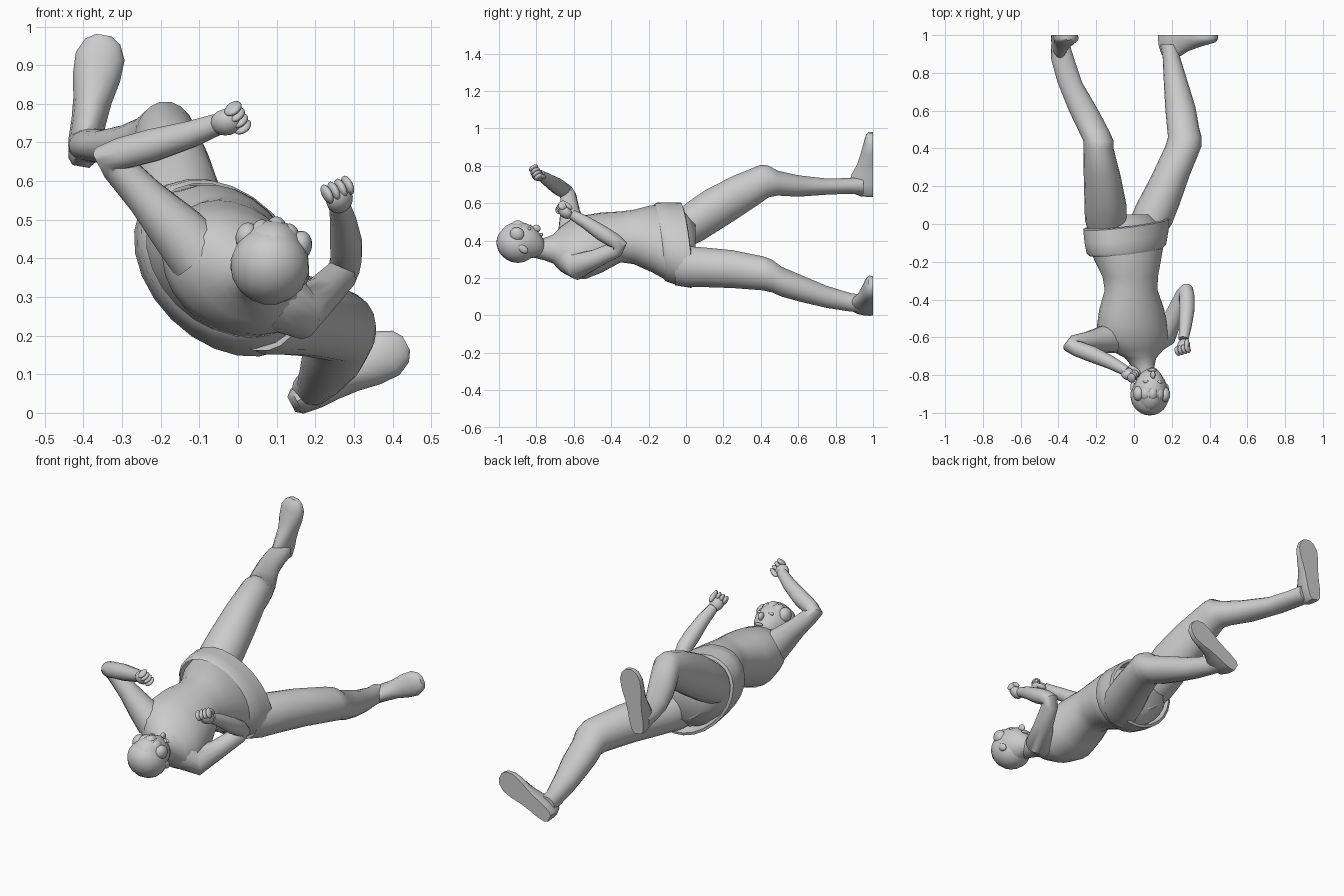
import bpy, bmesh, math
from mathutils import Vector, Matrix


def finish(name, bm, angle=50):
    bmesh.ops.recalc_face_normals(bm, faces=bm.faces)
    me = bpy.data.meshes.new(name)
    bm.to_mesh(me)
    bm.free()
    ob = bpy.data.objects.new(name, me)
    bpy.context.collection.objects.link(ob)
    bpy.ops.object.select_all(action='DESELECT')
    ob.select_set(True)
    bpy.context.view_layer.objects.active = ob
    bpy.ops.object.shade_smooth_by_angle(angle=math.radians(angle))
    return ob


def loft(name, rings, caps=True, angle=50):
    bm = bmesh.new()
    vs = [[bm.verts.new(p) for p in r] for r in rings]
    n = len(rings[0])
    for a, b in zip(vs, vs[1:]):
        for i in range(n):
            bm.faces.new((a[i], a[(i + 1) % n], b[(i + 1) % n], b[i]))
    if caps:
        bm.faces.new(vs[0])
        bm.faces.new(vs[-1])
    return finish(name, bm, angle)


def turn(n):
    return [2 * math.pi * i / n for i in range(n)]


# cross-section in a plane of constant y; a runs across the body, b front to back
def body_ring(y, cx, cz, a, b, deg, slant=0.0, n=24):
    A = math.radians(deg)
    pts = []
    for t in turn(n):
        u, v = a * math.cos(t), b * math.sin(t)
        pts.append((cx - u * math.cos(A) + v * math.sin(A), y + slant * u,
                    cz + u * math.sin(A) + v * math.cos(A)))
    return pts


# torso and neck
torso = [(.05, -.04, .37, .14, .10, 45), (-.02, -.04, .375, .225, .16, 45), (-.10, -.04, .385, .23, .165, 45),
         (-.18, -.035, .41, .20, .16, 45), (-.28, -.02, .42, .157, .135, 42), (-.35, -.015, .42, .15, .125, 40),
         (-.45, -.012, .39, .185, .145, 37), (-.54, -.01, .365, .20, .155, 35), (-.61, 0, .36, .195, .14, 33),
         (-.67, .015, .355, .15, .105, 33), (-.71, .035, .355, .085, .075, 33), (-.76, .05, .355, .056, .06, 33),
         (-.85, .07, .37, .05, .055, 33)]
loft("torso", [body_ring(*s) for s in torso])

# shorts hem, a flared band with thickness
hem = [(-.145, -.04, .398, .222, .168, 45), (-.13, -.04, .392, .240, .180, 45), (-.07, -.04, .383, .255, .186, 45),
       (.0, -.04, .375, .265, .188, 45), (.005, -.04, .375, .25, .174, 45), (-.07, -.04, .383, .23, .165, 45)]
loft("shorts_band", [body_ring(*s, slant=-.13) for s in hem], caps=False)


# legs: y, x range, z range
def leg(name, rows):
    loft(name, [[((x0 + x1) / 2 + (x1 - x0) / 2 * math.cos(t), y, (z0 + z1) / 2 + (z1 - z0) / 2 * math.sin(t))
                 for t in turn(18)] for y, x0, x1, z0, z1 in rows])


leg("right_leg", [(-.05, -.24, -.05, .34, .56), (.02, -.26, -.04, .365, .615), (.10, -.262, -.04, .405, .67),
                  (.25, -.266, -.07, .50, .747), (.40, -.267, -.108, .60, .807), (.44, -.268, -.108, .63, .803),
                  (.49, -.292, -.13, .64, .775), (.60, -.345, -.188, .634, .75), (.75, -.405, -.275, .645, .733),
                  (.87, -.438, -.315, .65, .735), (.95, -.44, -.34, .645, .74)])
leg("left_leg", [(-.06, -.04, .16, .16, .37), (.0, -.03, .20, .15, .372), (.10, .01, .24, .15, .365),
                 (.25, .09, .292, .145, .35), (.41, .165, .357, .133, .318), (.46, .18, .358, .122, .30),
                 (.51, .175, .345, .10, .262), (.62, .165, .325, .07, .215), (.75, .158, .285, .04, .16),
                 (.88, .152, .245, .02, .12), (.95, .14, .24, .015, .11)])


# shoes: soles lie flat on the plane y = 1
def shoe(name, heel, toe):
    h, d = Vector((heel[0], 1, heel[1])), Vector((toe[0] - heel[0], 0, toe[1] - heel[1]))
    w = Vector((d.z, 0, -d.x)).normalized()
    rings = []
    for t, hw, ht in [(0, .022, .07), (.05, .036, .11), (.2, .044, .13), (.34, .045, .115), (.5, .05, .085),
                      (.68, .062, .065), (.84, .064, .05), (.95, .046, .04), (1, .02, .025)]:
        c = h + d * t
        ring = [c - w * hw * .96, c - w * hw - Vector((0, .02, 0))]
        for k in range(1, 8):
            a = math.pi * k / 8
            ring.append(c - w * hw * .97 * math.cos(a) - Vector((0, .02 + (ht - .02) * math.sin(a), 0)))
        ring += [c + w * hw - Vector((0, .02, 0)), c + w * hw * .96]
        rings.append(ring)
    loft(name, rings, angle=40)


shoe("right_shoe", (-.407, .638), (-.347, .978))
shoe("left_shoe", (.138, .022), (.436, .18))


# arms: tubes following a path of (point, radius)
def tube(name, path, n=14):
    pts = [Vector(p) for p, r in path]
    rings = []
    for i, (p, r) in enumerate(path):
        d = (pts[min(i + 1, len(pts) - 1)] - pts[max(i - 1, 0)]).normalized()
        if i == 0:
            s = d.orthogonal().normalized()
        else:
            s = (s - d * s.dot(d)).normalized()
        q = d.cross(s)
        rings.append([pts[i] + (s * math.cos(t) + q * math.sin(t)) * r for t in turn(n)])
    loft(name, rings)


def frame(c, fwd, up):
    f = Vector(fwd).normalized()
    s = f.cross(Vector(up)).normalized()
    u = s.cross(f)
    return Matrix.Translation(c) @ Matrix((s, f, u)).transposed().to_4x4()


def balls(name, m, items, shape=None):
    bm = bmesh.new()
    for loc, size in items:
        bmesh.ops.create_uvsphere(bm, u_segments=16, v_segments=10, radius=1,
                                  matrix=Matrix.Translation(loc) @ Matrix.Diagonal((*size, 1)))
    if shape:
        for v in bm.verts:
            shape(v.co)
    bm.transform(m)
    return finish(name, bm)


def fist(name, c, fwd, up):
    items = [((0, -.012, 0), (.036, .042, .030))]
    items += [((-.03 + .02 * k, .02, .008), (.0125, .024, .028)) for k in range(4)]
    items += [((-.032, -.002, .024), (.013, .03, .013))]
    balls(name, frame(c, fwd, up), items)


tube("right_arm", [((-.10, -.60, .41), .085), ((-.16, -.61, .475), .072), ((-.24, -.62, .56), .052),
                   ((-.315, -.63, .64), .043), ((-.335, -.645, .662), .042), ((-.30, -.66, .672), .042),
                   ((-.22, -.69, .693), .043), ((-.12, -.735, .722), .035), ((-.04, -.78, .752), .027)])
fist("right_fist", (-.02, -.80, .755), (.88, -.42, .22), (.4, .5, .5))
tube("left_arm", [((.11, -.60, .29), .085), ((.16, -.585, .26), .07), ((.215, -.48, .305), .05),
                  ((.265, -.37, .355), .043), ((.275, -.355, .375), .041), ((.28, -.385, .40), .041),
                  ((.28, -.45, .44), .042), ((.272, -.54, .50), .034), ((.262, -.61, .54), .027)])
fist("left_fist", (.262, -.655, .56), (-.05, -.75, .6), (-.4, .5, .6))

# head: local y is the face, local z the crown
head_frame = frame((.085, -.88, .388), (.15, .55, .83), (.05, -.83, .55))


def jaw(co):
    if co.z < 0:
        k = min(1, -co.z / .13)
        co.x *= 1 - .3 * k
        co.y = co.y * (1 - .3 * k) + .028 * k


balls("head", head_frame, [((0, 0, 0), (.093, .108, .125))], jaw)
balls("face_features", head_frame,
      [((0, .110, -.025), (.013, .02, .022)), ((0, .096, -.065), (.026, .010, .008))]
      + [((s * .036, .094, .008), (.016, .010, .009)) for s in (-1, 1)]
      + [((s * .09, -.01, -.02), (.013, .02, .032)) for s in (-1, 1)])

# hair cap and fringe
balls("hair", head_frame, [((0, -.022, .02), (.103, .098, .108))])
balls("fringe", head_frame,
      [((-.07 + .035 * k, .06 - .012 * abs(k - 2), .06 - .006 * abs(k - 2)), (.03, .038, .04)) for k in range(5)])
